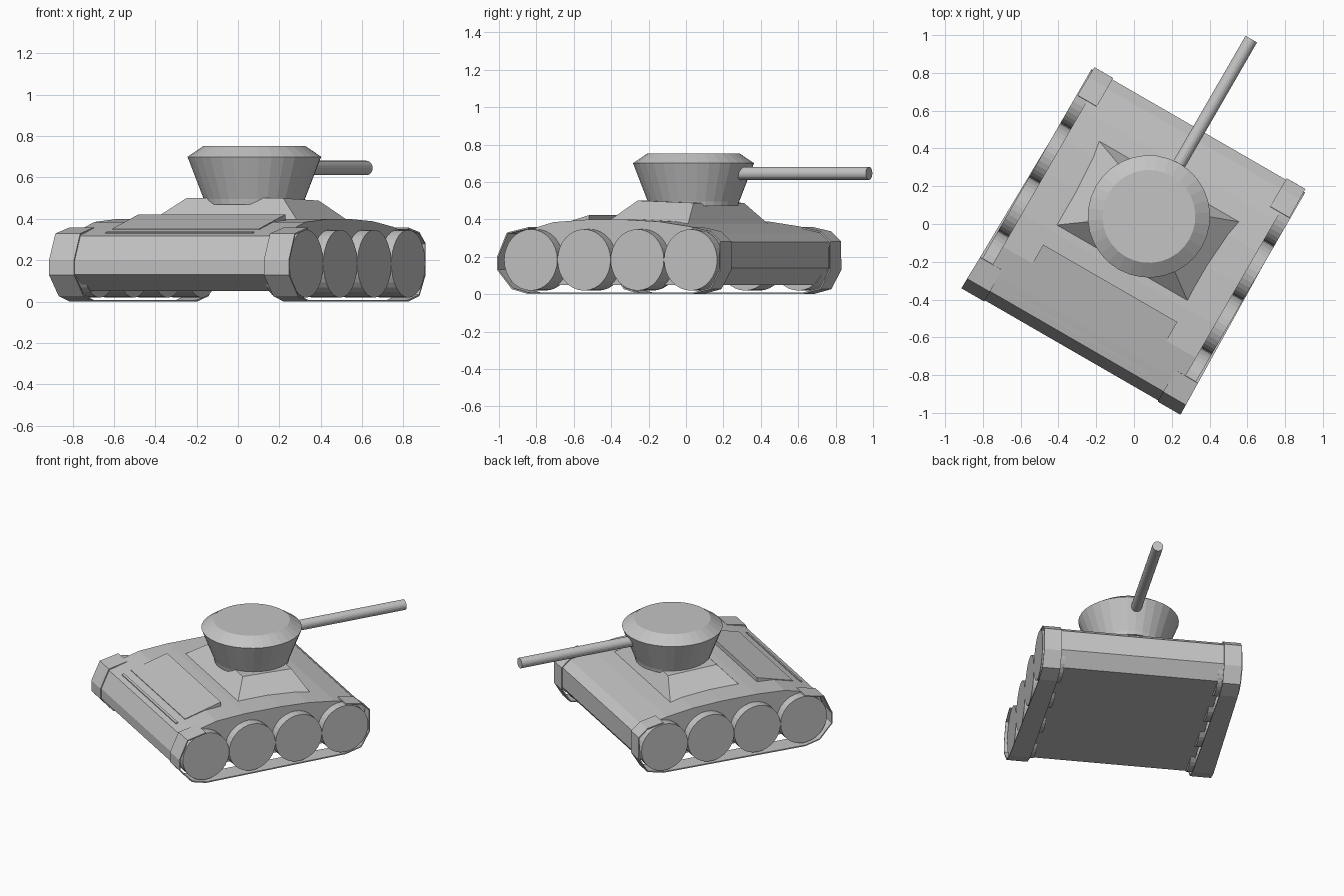
import bpy, bmesh, math
from mathutils import Matrix, Vector

cube = bpy.data.objects.get("Cube")
if cube:
    bpy.data.objects.remove(cube, do_unlink=True)

grey = bpy.data.materials.new("plain grey")
grey.use_nodes = True
COLOUR = (0.55, 0.55, 0.55, 1)
grey.diffuse_color = COLOUR
grey.node_tree.nodes["Principled BSDF"].inputs["Base Color"].default_value = COLOUR

# The vehicle is modelled facing +y, then turned as a whole
PLACE = Matrix.Translation((0.042, -0.024, 0)) @ Matrix.Rotation(math.radians(-30), 4, "Z")


def finish(name, bm):
    bmesh.ops.recalc_face_normals(bm, faces=bm.faces)
    mesh = bpy.data.meshes.new(name)
    bm.to_mesh(mesh)
    bm.free()
    mesh.materials.append(grey)
    obj = bpy.data.objects.new(name, mesh)
    obj.matrix_world = PLACE
    bpy.context.collection.objects.link(obj)
    return obj


def loft(name, rings):
    """Join rings of equal length and cap both ends."""
    bm = bmesh.new()
    rows = [[bm.verts.new(p) for p in ring] for ring in rings]
    n = len(rows[0])
    for a, b in zip(rows, rows[1:]):
        for i in range(n):
            j = (i + 1) % n
            bm.faces.new((a[i], a[j], b[j], b[i]))
    bm.faces.new(rows[0])
    bm.faces.new(rows[-1])
    return finish(name, bm)


def rect(x, y0, y1, z):
    return [(-x, y0, z), (x, y0, z), (x, y1, z), (-x, y1, z)]


def disc(radius, height, n=32):
    return [Vector((radius * math.cos(t), radius * math.sin(t), height))
            for t in (math.tau * i / n for i in range(n))]


# Hull: lower tub and wider arched upper body, both from side profiles
top = [(0.605, 0.28), (0.55, 0.325), (0.39, 0.362), (0.2, 0.388), (0, 0.398),
       (-0.25, 0.398), (-0.45, 0.385), (-0.6, 0.345), (-0.69, 0.318), (-0.745, 0.2)]
low = [(-0.745, 0.13), (-0.64, 0.05), (0.53, 0.05), (0.605, 0.14)]
loft("hull", [[(x, y, z) for y, z in top + low] for x in (-0.53, 0.53)])
upper = [(0.59, 0.18)] + top[:-1] + [(-0.735, 0.18)]
loft("upper_body", [[(x, y, z) for y, z in upper] for x in (-0.59, 0.59)])

# Tracks: thin bands around the wheels, slightly narrower to the front
band = [(-0.56, 0.354), (-0.69, 0.326), (-0.748, 0.2), (-0.748, 0.13),
        (-0.66, 0.03), (-0.56, 0.004), (0.44, 0.004), (0.55, 0.03),
        (0.61, 0.13), (0.61, 0.28), (0.55, 0.332), (0.44, 0.354)]
for side, word in ((1, "right"), (-1, "left")):
    bm = bmesh.new()
    inner = [bm.verts.new((side * 0.53, y, z)) for y, z in band]
    outer = [bm.verts.new((side * (0.656 - 0.018 * y), y, z)) for y, z in band]
    for i in range(len(band) - 1):
        bm.faces.new((inner[i], inner[i + 1], outer[i + 1], outer[i]))
    track = finish(word + "_track", bm)
    solid = track.modifiers.new("thickness", "SOLIDIFY")
    solid.thickness = 0.008
    solid.offset = 0
    # Road wheels
    for k in range(4):
        centre = Vector((0, -0.554 + 0.329 * k, 0.183))
        turn = Matrix.Rotation(math.radians(90 * side), 3, "Y")
        loft(f"{word}_wheel_{k + 1}",
             [[turn @ p + centre for p in disc(0.164, h)] for h in (0.5, 0.653)])

# Sloped turret base
loft("turret_base", [rect(0.428, -0.23, 0.288, 0.375),
                     [(-0.27, -0.115, 0.5), (0.27, -0.115, 0.5),
                      (0.27, 0.23, 0.488), (-0.27, 0.23, 0.488)]])

# Wedge-shaped engine cover and the narrow slat behind it
loft("engine_cover", [[(x, -0.335, 0.36), (x, -0.335, 0.422),
                       (x, -0.59, 0.352), (x, -0.59, 0.33)] for x in (-0.41, 0.41)])
loft("rear_slat", [[(x, -0.64, 0.325), (x, -0.64, 0.339),
                    (x, -0.655, 0.335), (x, -0.655, 0.32)] for x in (-0.41, 0.41)])

# Turret and gun
mid = Vector((0, 0.074, 0))
loft("turret", [[p + mid for p in disc(r, z)] for r, z in
                ((0.24, 0.47), (0.245, 0.495), (0.324, 0.7), (0.246, 0.753))])
aim = Matrix.Rotation(math.radians(-90), 3, "X")
loft("gun_barrel", [[aim @ p + Vector((0, 0, 0.646)) for p in disc(0.035, d, 20)]
                    for d in (0.25, 1.158)])
